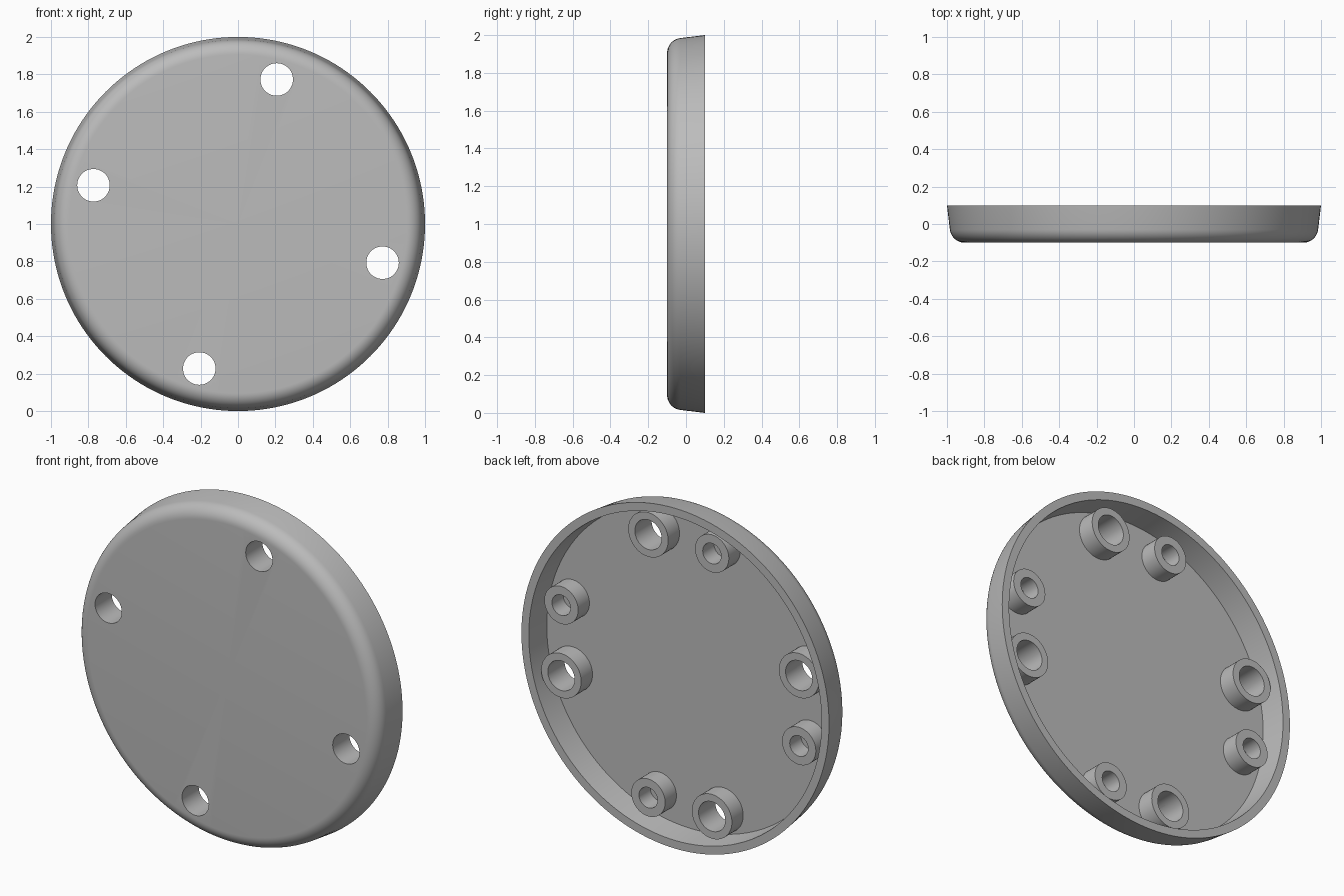
import bpy, bmesh, math
from mathutils import Matrix, Vector

cube = bpy.data.objects.get("Cube")
if cube:
    bpy.data.objects.remove(cube)

grey = bpy.data.materials.new("plain grey")
grey.use_nodes = True
colour = (0.5, 0.5, 0.5, 1)
grey.diffuse_color = colour
grey.node_tree.nodes["Principled BSDF"].inputs["Base Color"].default_value = colour

FLOOR, RIM, FRONT = -0.05, 0.10, -0.10
BOSS_TOP = 0.055
BOSS_RING = 0.80      # distance of bosses from the disc centre
HOLE = 0.087


def lathe(name, profile, centre, steps, closed=False):
    """Spin (radius, y) points about the y axis through centre."""
    bm = bmesh.new()
    verts = [bm.verts.new((r, y, 0)) for r, y in profile]
    edges = [bm.edges.new(pair) for pair in zip(verts, verts[1:])]
    if closed:
        edges.append(bm.edges.new((verts[-1], verts[0])))
    bmesh.ops.spin(bm, geom=verts + edges, cent=(0, 0, 0), axis=(0, 1, 0),
                   angle=math.tau, steps=steps, use_duplicate=False)
    bmesh.ops.remove_doubles(bm, verts=bm.verts, dist=1e-5)
    bmesh.ops.recalc_face_normals(bm, faces=bm.faces)
    mesh = bpy.data.meshes.new(name)
    bm.to_mesh(mesh)
    bm.free()
    mesh.materials.append(grey)
    obj = bpy.data.objects.new(name, mesh)
    obj.location = centre
    bpy.context.collection.objects.link(obj)
    return obj


def smooth(obj):
    bpy.ops.object.select_all(action="DESELECT")
    obj.select_set(True)
    bpy.context.view_layer.objects.active = obj
    bpy.ops.object.shade_smooth_by_angle(angle=math.radians(30))


def on_ring(degrees):
    a = math.radians(degrees)
    return Vector((BOSS_RING * math.cos(a), 0, 1 + BOSS_RING * math.sin(a)))


# Shallow dish with a drafted wall and a rounded front edge
fillet = 0.08
corner = (0.985 - fillet, FRONT + fillet)
profile = [(0, FLOOR), (0.94, FLOOR), (0.952, RIM), (1, RIM)]
for i in range(11):
    a = math.radians(7 + (90 - 7) * i / 10)
    profile.append((corner[0] + fillet * math.cos(a), corner[1] - fillet * math.sin(a)))
profile.append((0, FRONT))
dish = lathe("dish", profile, (0, 0, 1), 160)

# Four screw holes through the dish, in one cutter mesh
bm = bmesh.new()
for k in range(4):
    place = Matrix.Translation(on_ring(75 + 90 * k)) @ Matrix.Rotation(math.pi / 2, 4, "X")
    bmesh.ops.create_cone(bm, cap_ends=True, segments=48, radius1=HOLE, radius2=HOLE,
                          depth=0.5, matrix=place)
mesh = bpy.data.meshes.new("hole_cutter")
bm.to_mesh(mesh)
bm.free()
mesh.materials.append(grey)
cutter = bpy.data.objects.new("hole_cutter", mesh)
bpy.context.collection.objects.link(cutter)

cut = dish.modifiers.new("holes", "BOOLEAN")
cut.operation = "DIFFERENCE"
cut.solver = "EXACT"
cut.object = cutter
bpy.context.view_layer.objects.active = dish
bpy.ops.object.modifier_apply(modifier=cut.name)
bpy.data.objects.remove(cutter)
smooth(dish)

# Tubular bosses on the inner floor: wide ones around the holes, narrow blind ones
for name, start, outer, inner in (("screw_boss", 75, 0.13, HOLE),
                                  ("narrow_boss", 15, 0.11, 0.06)):
    tube = [(inner, FLOOR), (outer, FLOOR), (outer, BOSS_TOP), (inner, BOSS_TOP)]
    for k in range(4):
        smooth(lathe(f"{name}_{k + 1}", tube, on_ring(start + 90 * k), 48, closed=True))
